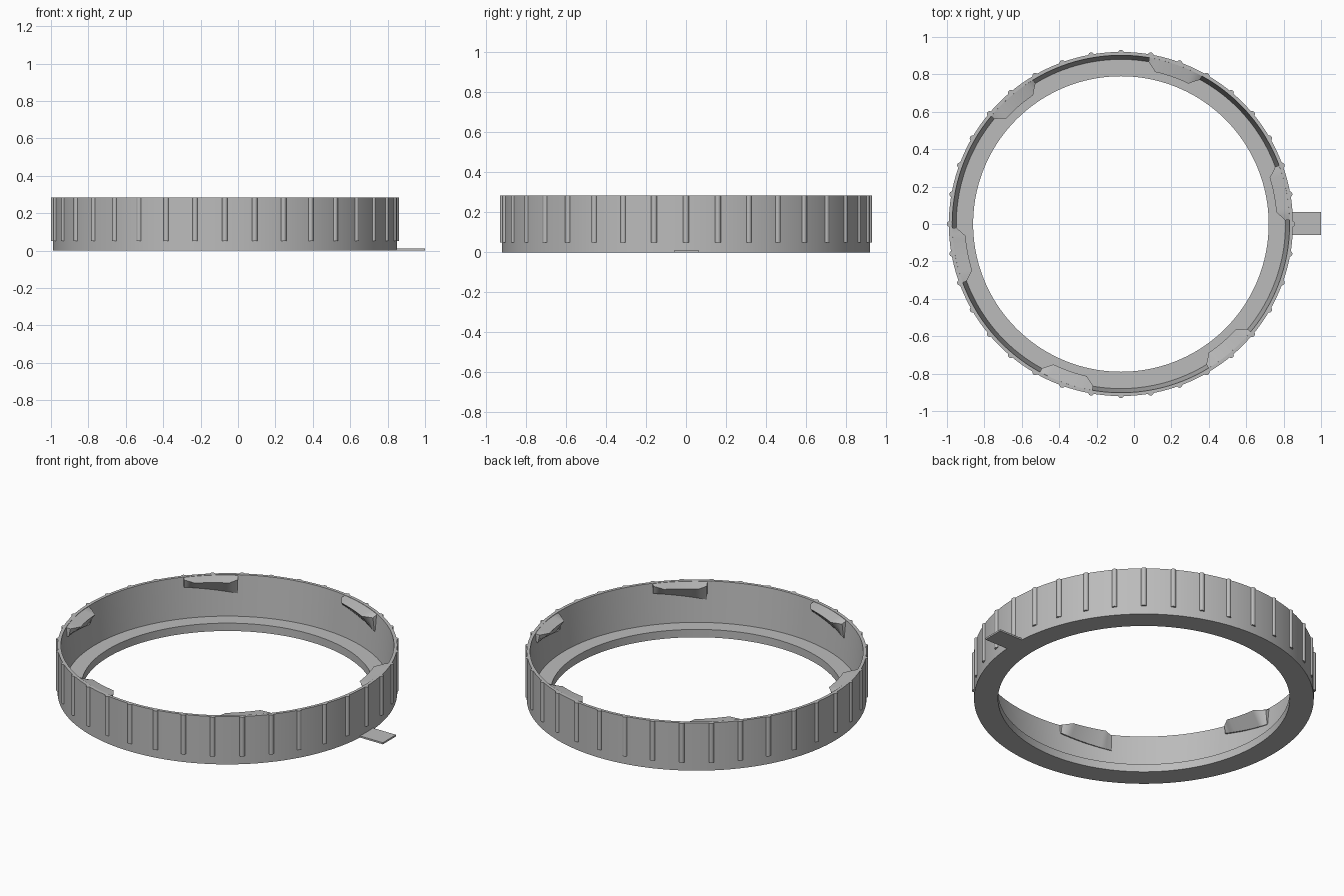
import bpy, bmesh
from math import cos, sin, radians, tau

if "Cube" in bpy.data.objects:
    bpy.data.objects.remove(bpy.data.objects["Cube"])

CX = -0.07      # ring axis
HEIGHT = 0.285

grey = bpy.data.materials.new("plain grey")
grey.use_nodes = True
colour = (0.5, 0.5, 0.5, 1)
grey.diffuse_color = colour
grey.node_tree.nodes["Principled BSDF"].inputs["Base Color"].default_value = colour


def polar(r, a, z):
    return (CX + r * cos(a), r * sin(a), z)


def finish(name, bm, smooth=True):
    bmesh.ops.recalc_face_normals(bm, faces=bm.faces)
    mesh = bpy.data.meshes.new(name)
    bm.to_mesh(mesh)
    bm.free()
    mesh.materials.append(grey)
    obj = bpy.data.objects.new(name, mesh)
    bpy.context.collection.objects.link(obj)
    if smooth:
        bpy.ops.object.select_all(action="DESELECT")
        obj.select_set(True)
        bpy.context.view_layer.objects.active = obj
        bpy.ops.object.shade_smooth_by_angle(angle=radians(25))
    return obj


def loft(bm, sections, closed=False):
    """Skin a list of equal closed sections, capping the ends if open."""
    rows = [[bm.verts.new(p) for p in s] for s in sections]
    pairs = list(zip(rows, rows[1:]))
    if closed:
        pairs.append((rows[-1], rows[0]))
    else:
        bm.faces.new(rows[0])
        bm.faces.new(rows[-1])
    for a, b in pairs:
        for i in range(len(a)):
            j = (i + 1) % len(a)
            bm.faces.new((a[i], a[j], b[j], b[i]))


# Ring body: drafted inner wall above a flat inner ledge
profile = [(0.79, 0), (0.92, 0), (0.92, HEIGHT), (0.902, HEIGHT), (0.88, 0.047), (0.79, 0.047)]
bm = bmesh.new()
SEG = 180
loft(bm, [[polar(r, tau * i / SEG, z) for r, z in profile] for i in range(SEG)], closed=True)
finish("ring_body", bm)

# Grip ribs around the outside
bm = bmesh.new()
for k in range(36):
    a = tau * k / 36
    x, y, _ = polar(0.916, a, 0)
    loft(bm, [[(x + 0.015 * cos(tau * i / 16), y + 0.015 * sin(tau * i / 16), z)
               for i in range(16)] for z in (0.05, HEIGHT)])
finish("grip_ribs", bm)


# Bayonet lugs: wedges with a ramped underside and tapered ends
def lug_section(start, t):
    """Triangular wedge section at t degrees past the start of the lug."""
    taper = max(0, 1 - t / 3, (t - 16) / 3)
    tip = 0.833 + 0.046 * taper
    low = 0.18 + 0.05 * t / 19
    tip_z = 0.265 + 0.012 * t / 19
    a = radians(start + t)
    return [polar(r, a, z) for r, z in
            ((0.908, HEIGHT - 0.001), (tip, tip_z), (0.888, low), (0.908, low))]


bm = bmesh.new()
for k in range(6):
    loft(bm, [lug_section(60 * k + 1.3, t) for t in range(20)])
finish("bayonet_lugs", bm)

# Thin index tab on the left side
bm = bmesh.new()
loft(bm, [[(x, -0.06, 0), (x, 0.064, 0), (x, 0.064, 0.01), (x, -0.06, 0.01)] for x in (0.84, 1.0)])
finish("index_tab", bm, smooth=False)
